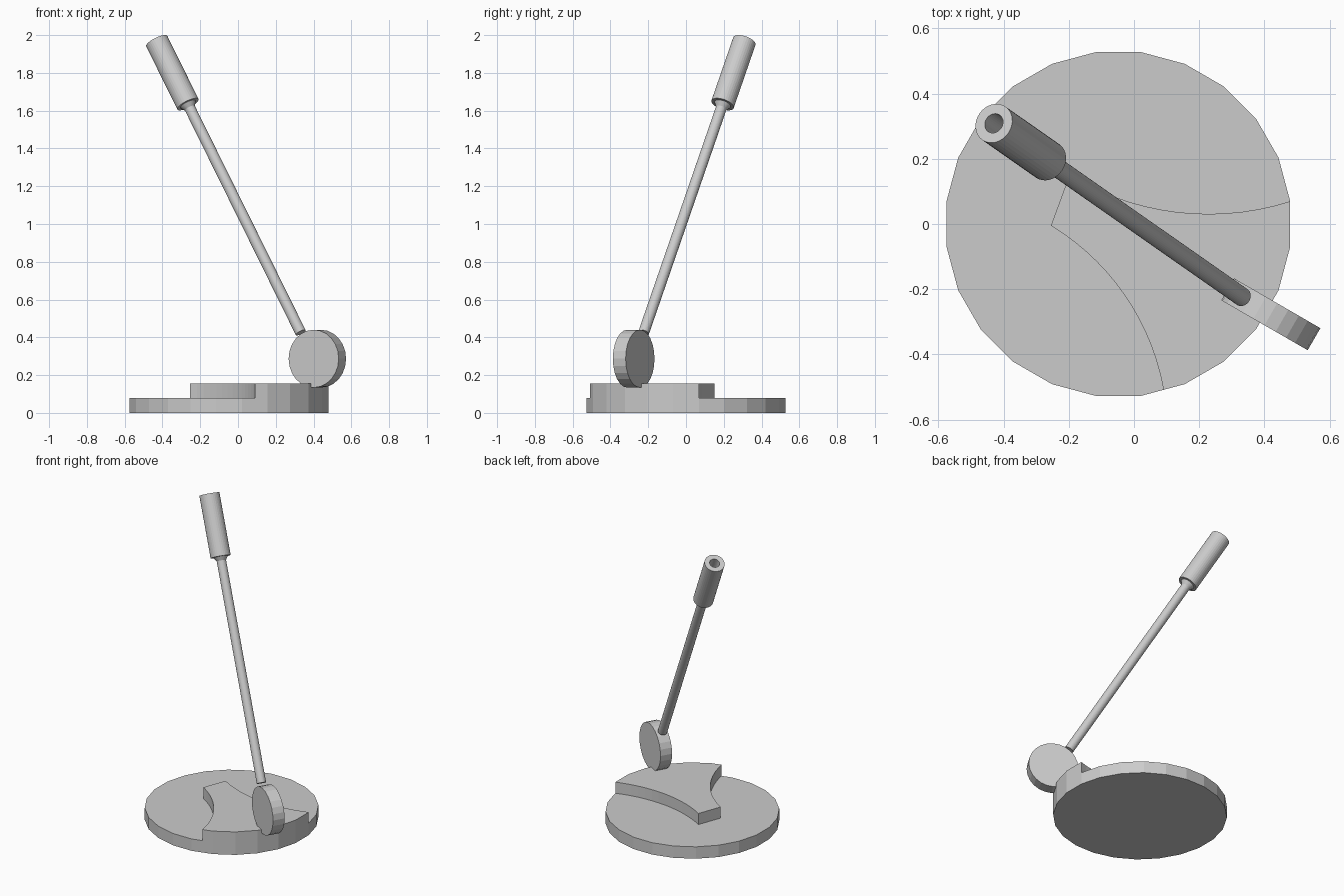
import bpy, bmesh, math
from mathutils import Vector, Matrix

if "Cube" in bpy.data.objects:
    bpy.data.objects.remove(bpy.data.objects["Cube"])


def make_object(name, bm):
    bmesh.ops.recalc_face_normals(bm, faces=bm.faces[:])
    me = bpy.data.meshes.new(name)
    bm.to_mesh(me)
    bm.free()
    ob = bpy.data.objects.new(name, me)
    bpy.context.scene.collection.objects.link(ob)
    return ob


def prism(name, points, z0, z1):
    bm = bmesh.new()
    face = bm.faces.new([bm.verts.new((x, y, z0)) for x, y in points])
    ext = bmesh.ops.extrude_face_region(bm, geom=[face])
    verts = [v for v in ext["geom"] if isinstance(v, bmesh.types.BMVert)]
    bmesh.ops.translate(bm, verts=verts, vec=(0, 0, z1 - z0))
    return make_object(name, bm)


def arc(p, q, sag, n=14):
    """Circular arc from p to q, bulging to the left by sag."""
    p, q = Vector(p), Vector(q)
    chord = q - p
    half = chord.length / 2
    r = (half * half + sag * sag) / (2 * sag)
    d = chord.normalized()
    left = Vector((-d.y, d.x))
    centre = (p + q) / 2 - left * (r - sag)
    a = math.asin(half / r)
    return [tuple(centre + r * (d * math.sin(t) + left * math.cos(t)))
            for t in (-a + 2 * a * i / n for i in range(n + 1))]


def lathe(name, profile, matrix, steps=32):
    """Spin (radius, height) points around z, then place with matrix."""
    bm = bmesh.new()
    vs = [bm.verts.new((r, 0, h)) for r, h in profile]
    es = [bm.edges.new(e) for e in zip(vs, vs[1:])]
    bmesh.ops.spin(bm, geom=vs + es, cent=(0, 0, 0), axis=(0, 0, 1),
                   angle=math.tau, steps=steps, use_duplicate=False)
    bmesh.ops.remove_doubles(bm, verts=bm.verts[:], dist=1e-4)
    bm.transform(matrix)
    return make_object(name, bm)


# Round base, full height first
R, N, CX = 0.532, 24, -0.048
ring = [(CX + R * math.cos(math.tau * (i + 0.5) / N),
         R * math.sin(math.tau * (i + 0.5) / N)) for i in range(N)]
base = prism("base", ring, 0, 0.155)

# Cutter lowers everything except the curved raised platform
outline = ([(0.72, 0.15)] + arc((0.48, 0.07), (-0.198, 0.15), 0.074)
           + arc((-0.255, -0.005), (0.09, -0.505), 0.065)
           + [(0.12, -0.8), (-0.8, -0.8), (-0.8, 0.8), (0.72, 0.8)])
cutter = prism("platform_cutter", outline, 0.08, 0.3)
cutter.hide_render = True
cutter.hide_viewport = True
mod = base.modifiers.new("cut", "BOOLEAN")
mod.operation = "DIFFERENCE"
mod.solver = "EXACT"
mod.object = cutter

# Upright pivot disc
place = (Matrix.Translation((0.42, -0.277, 0.287))
         @ Vector((0.5, 0.866, 0)).to_track_quat("Z", "Y").to_matrix().to_4x4())
lathe("pivot_disc", [(0, -0.039), (0.153, -0.039), (0.153, 0.039), (0, 0.039)],
      place, 24)

# Leaning rod and hollow grip share one axis
low, top = Vector((0.332, -0.224, 0.425)), Vector((-0.43, 0.309, 1.968))
axis = top - low
L = axis.length
lean = Matrix.Translation(low) @ axis.to_track_quat("Z", "Y").to_matrix().to_4x4()
g = L - 0.39
lathe("rod", [(0, 0), (0.029, 0), (0.029, g + 0.03), (0, g + 0.03)], lean)
lathe("grip", [(0.029, g - 0.025), (0.045, g), (0.0625, g), (0.0625, L),
               (0.031, L), (0.031, g + 0.03), (0, g + 0.03)], lean)
